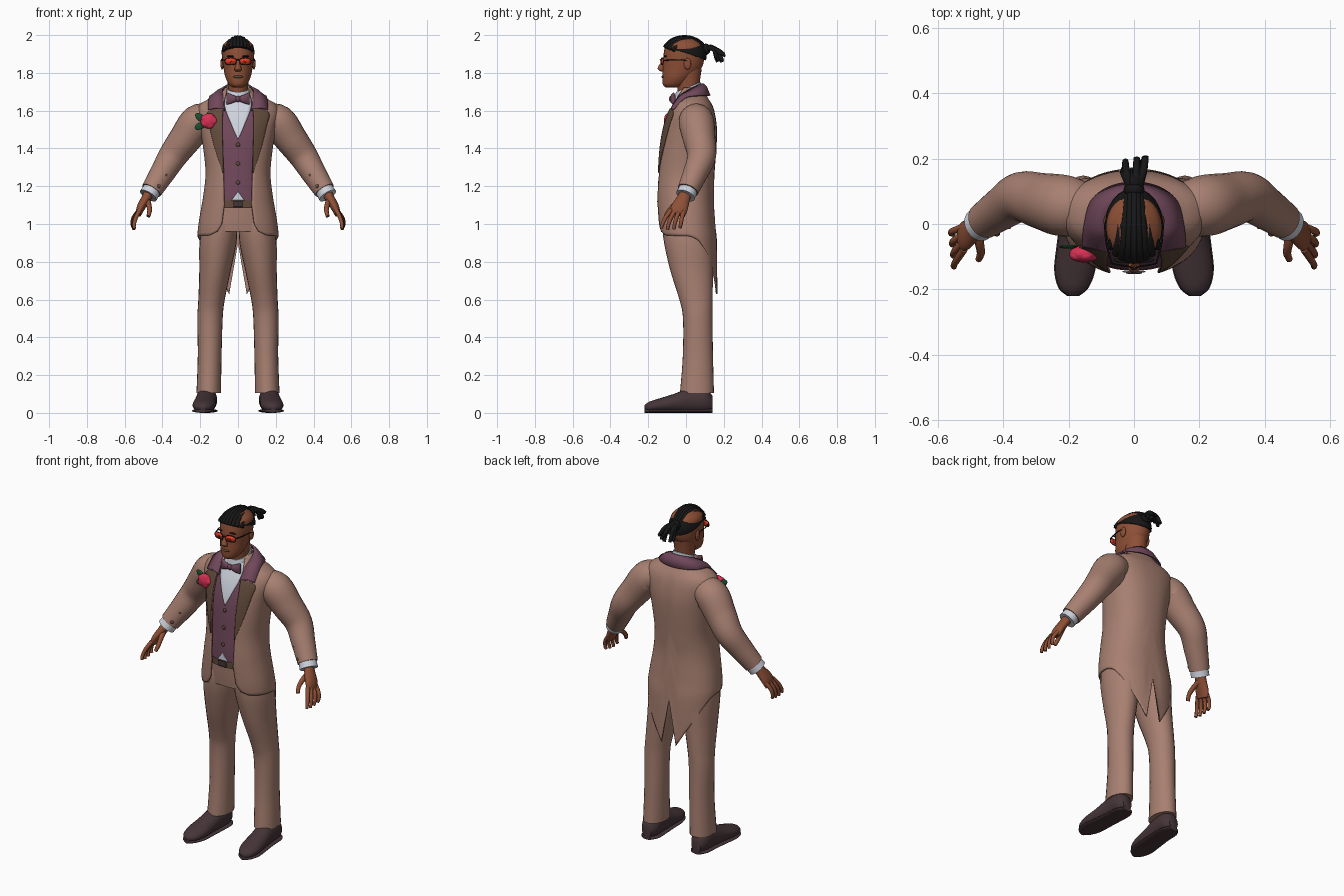
import bpy, bmesh, math, random
from mathutils import Vector, Matrix

if "Cube" in bpy.data.objects:
    bpy.data.objects.remove(bpy.data.objects["Cube"])
random.seed(4)


def material(name, r, g, b):
    m = bpy.data.materials.new(name)
    m.use_nodes = True
    m.diffuse_color = (r, g, b, 1)
    bsdf = m.node_tree.nodes["Principled BSDF"]
    bsdf.inputs["Base Color"].default_value = (r, g, b, 1)
    bsdf.inputs["Roughness"].default_value = 0.8
    return m


COAT = material("tan cloth", .39, .215, .165)
LAPEL = material("brown cloth", .125, .07, .045)
PURPLE = material("plum cloth", .165, .065, .105)
WHITE = material("white linen", .62, .65, .72)
SKIN = material("skin", .27, .08, .037)
HAIR = material("black", .008, .008, .008)
SHOE = material("dark leather", .06, .035, .04)
RED = material("red glass", .8, .05, .02)
ROSE = material("rose pink", .68, .03, .09)
LEAF = material("leaf green", .01, .085, .03)


def finish(name, bm, mat, thick=0):
    bmesh.ops.recalc_face_normals(bm, faces=bm.faces)
    me = bpy.data.meshes.new(name)
    bm.to_mesh(me)
    bm.free()
    me.materials.append(mat)
    me.shade_smooth()
    me.set_sharp_from_angle(angle=math.radians(50))
    ob = bpy.data.objects.new(name, me)
    bpy.context.scene.collection.objects.link(ob)
    if thick:
        mod = ob.modifiers.new("thickness", "SOLIDIFY")
        mod.thickness, mod.offset = thick, 0
    return ob


def grid(name, rows, mat, closed=False, caps=False, thick=0):
    """Skin a list of equally long point rows."""
    bm = bmesh.new()
    vs = [[bm.verts.new(p) for p in r] for r in rows]
    n = len(rows[0])
    for a, b in zip(vs, vs[1:]):
        for j in range(n if closed else n - 1):
            k = (j + 1) % n
            bm.faces.new((a[j], a[k], b[k], b[j]))
    if caps:
        bm.faces.new(vs[0])
        bm.faces.new(vs[-1])
    return finish(name, bm, mat, thick)


def smooth(rows, k=5):
    """Catmull-Rom resampling of a list of tuples."""
    out = []
    for i in range(len(rows) - 1):
        a, b, c, d = (rows[max(0, min(len(rows) - 1, i + o))] for o in (-1, 0, 1, 2))
        for q in range(k):
            t = q / k
            out.append(tuple(.5 * (2*B + (C-A)*t + (2*A-5*B+4*C-D)*t*t + (3*B-A-3*C+D)*t**3)
                             for A, B, C, D in zip(a, b, c, d)))
    return out + [tuple(rows[-1])]


def loft(name, secs, mat, ref=(1, 0, 0), axis=None, n=24, k=5, floor=None):
    """Elliptical sections (x, y, z, a, b); the first radius lies along ref."""
    secs = smooth(secs, k)
    pts = [Vector(s[:3]) for s in secs]
    rows = []
    for i, s in enumerate(secs):
        t = Vector(axis) if axis else pts[min(i + 1, len(pts) - 1)] - pts[max(i - 1, 0)]
        t.normalize()
        u = Vector(ref)
        u = (u - t * u.dot(t)).normalized()
        w = t.cross(u)
        row = [pts[i] + u * s[3] * math.cos(2*math.pi*j/n) + w * s[4] * math.sin(2*math.pi*j/n)
               for j in range(n)]
        if floor is not None:
            for p in row:
                p.z = max(p.z, floor)
        rows.append(row)
    return grid(name, rows, mat, True, True)


def tube(name, pts, r, mat, end=1.0, n=8, k=4):
    m = len(pts) - 1
    return loft(name, [(*p, *(2 * [r * (1 + (end - 1) * i / m)])) for i, p in enumerate(pts)],
                mat, ref=(.31, .2, .93) if abs(pts[0][2] - pts[-1][2]) < .02 else (1, .1, .1), n=n, k=k)


def ball(name, loc, size, mat, rot=0):
    bm = bmesh.new()
    bmesh.ops.create_uvsphere(bm, u_segments=20, v_segments=12, radius=1, matrix=Matrix.Translation(loc)
                              @ Matrix.Rotation(rot, 4, 'Y') @ Matrix.Diagonal((*size, 1)))
    return finish(name, bm, mat)


def lerp_table(tab, x):
    for a, b in zip(tab, tab[1:]):
        if x <= b[0]:
            t = max(0, (x - a[0]) / (b[0] - a[0]))
            return [p + (q - p) * t for p, q in zip(a[1:], b[1:])]
    return list(tab[-1][1:])


# Torso outline: height, half width, front y, back y
TORSO = smooth([(.6, .2, -.15, .165), (.9, .21, -.14, .16), (1.0, .205, -.148, .15),
                (1.15, .18, -.155, .14), (1.27, .168, -.15, .147), (1.4, .18, -.14, .157),
                (1.5, .197, -.122, .16), (1.58, .215, -.095, .15), (1.63, .2, -.07, .135),
                (1.66, .15, -.055, .115), (1.69, .09, -.045, .1), (1.72, .065, -.035, .09)])
POW = 2.3


def torso(th, z, off=0):
    rx, f, b = lerp_table(TORSO, z)
    c, s = math.cos(th), abs(math.sin(th))
    return ((rx + off) * s ** (2 / POW) * (1 if math.sin(th) >= 0 else -1),
            (f + b) / 2 - ((b - f) / 2 + off) * math.copysign(abs(c) ** (2 / POW), c), z)


def front(x, z, off=0):
    rx, f, b = lerp_table(TORSO, z)
    return (x, (f + b) / 2 - (b - f) / 2 * max(0, 1 - abs(x / rx) ** POW) ** (1 / POW) - off, z)


def panel(name, rows, mat, off, thick=.004):
    """Cloth plate on the chest; rows of height, inner x, outer x."""
    grid(name, [[front(a + (b - a) * i / 8, z, off) for i in range(9)] for z, a, b in smooth(rows, 4)],
         mat, thick=thick)


# Tailcoat: open at the front, cut away to two split tails
OPENING = [(.94, .12), (1.0, .085), (1.1, .072), (1.27, .076), (1.5, .085), (1.62, .08), (1.72, .055)]
HEM = [(0, .96), (.08, .94), (.45, .935), (.56, .915), (.68, .86), (.8, .78), (.9, .71), (1, .63)]
COLS = 30
rows = []
for i in range(49):
    side = []
    for j in range(COLS + 2):
        f = j / COLS
        hem = lerp_table(HEM, f)[0] if j <= COLS else .9
        z = hem + (1.72 - hem) * i / 48
        start = math.asin(min(1, lerp_table(OPENING, z)[0] / lerp_table(TORSO, z)[0]) ** (POW / 2))
        th = math.pi if j > COLS else start + (.94 * math.pi - start) * f
        side.append(torso(th, z))
    rows.append(side + [(-x, y, z) for x, y, z in side[-2::-1]])
grid("tailcoat", rows, COAT, thick=.008)

# Waistcoat, shirt front, belt and waist
RING = [2 * math.pi * j / 48 for j in range(48)]
grid("waistcoat", [[torso(t, 1.12 + .53 * i / 24, -.014) for t in RING] for i in range(25)],
     PURPLE, True, True)
panel("shirt_front", [(1.45, -.002, .002), (1.53, -.037, .037), (1.62, -.07, .07), (1.69, -.06, .06)],
      WHITE, -.008)
panel("shirt_gap", [(1.125, -.035, .035), (1.17, -.002, .002)], WHITE, -.008)
grid("belt", [[torso(t, z, -.012) for t in RING] for z in (1.085, 1.125)], LAPEL, True, True)
panel("belt_buckle", [(1.09, -.025, .025), (1.122, -.025, .025)], SHOE, -.004)
grid("trouser_waist", [[torso(t, z, -.02) for t in RING] for z in (.96, 1.0, 1.05, 1.09)], COAT, True, True)
for i in range(3):
    ball("waistcoat_button", front(0, 1.42 - i * .1, -.01), (.011, .006, .011), LAPEL)

# Shawl collar round the neck
half = [(.07, -.085, 1.6, .158, -.068, 1.605), (.078, -.04, 1.67, .152, -.005, 1.668),
        (.08, .02, 1.712, .13, .07, 1.68), (.05, .075, 1.738, .075, .112, 1.68), (0, .09, 1.742, 0, .126, 1.68)]
whole = half + [(-a, b, c, -d, e, f) for a, b, c, d, e, f in half[-2::-1]]
rows = []
for r in smooth(whole, 6):
    a, b = Vector(r[:3]), Vector(r[3:])
    rows.append([a, (a + b) / 2 + Vector((0, 0, .012)), b])
grid("coat_collar", rows, PURPLE, thick=.008)
grid("shirt_collar", [[(r * math.sin(t), .012 - r * 1.02 * math.cos(t), z - d * math.cos(t)) for t in RING]
                      for r, z, d in ((.072, 1.675, .02), (.064, 1.725, .026), (.058, 1.725, .026))], WHITE, True)

# Bow tie
ball("bow_knot", (0, -.077, 1.662), (.014, .013, .017), PURPLE)

# Head and neck
loft("neck", [(0, .02, 1.63, .052, .056), (0, .012, 1.72, .053, .058), (0, .008, 1.82, .062, .075)],
     SKIN, axis=(0, 0, 1))
loft("head", [(0, -.07, 1.722, .025, .035), (0, -.062, 1.738, .047, .06), (0, -.043, 1.775, .066, .082),
              (0, -.022, 1.82, .076, .101), (0, -.014, 1.86, .082, .108), (0, -.01, 1.91, .085, .107),
              (0, -.01, 1.95, .078, .095), (0, -.01, 1.98, .045, .06)], SKIN, axis=(0, 0, 1), n=32)
loft("nose", [(0, -.114, 1.87, .008, .008), (0, -.128, 1.845, .01, .012), (0, -.132, 1.822, .019, .018),
              (0, -.124, 1.808, .014, .01)], SKIN, axis=(0, 0, 1))
ball("lips", (0, -.118, 1.78), (.026, .012, .008), LAPEL)

# Hair cap, braided rows and tied locks
rows = []
for i in range(11):
    row = []
    for t in RING:
        c = math.cos(t)
        low = math.asin((.018 + (.022 if c > 0 else .045) * c) / .095)
        p = low + (math.radians(88) - low) * i / 10
        row.append((.09 * math.cos(p) * math.sin(t), -.008 - .118 * math.cos(p) * c, 1.893 + .095 * math.sin(p)))
    rows.append(row)
grid("hair_cap", rows, HAIR, True, True)
for i in range(-4, 5):
    x = i * .0185
    w = math.sqrt(1 - (x / .092) ** 2)
    path = [(x * (1 - .1 * q), -.008 - .116 * w * math.cos(math.radians(a)),
             1.893 + .095 * w * math.sin(math.radians(a))) for q, a in enumerate(range(25, 180, 25))]
    tube("braided_row", path, .012, HAIR)
ball("hair_tie", (0, .105, 1.925), (.032, .025, .03), HAIR)
for i in range(13):
    x, y, z = random.uniform(-.045, .04), random.uniform(.155, .208), random.uniform(1.845, 1.91)
    tube("hair_lock", [(x * .3, .095, 1.925), (x * .6, .13, 1.94 - abs(x) * .3), (x * .9, (y + .14) / 2, 1.92),
                       (x, y, (z + 1.9) / 2), (x, y + .008, z)], .013, HAIR, .75)

# Glasses bridge
tube("glasses_bridge", [(-.01, -.135, 1.867), (0, -.137, 1.87), (.01, -.135, 1.867)], .003, HAIR)

# Boutonniere on the right lapel
rx, ry, rz = front(-.155, 1.545)
ball("rose", (rx, ry - .018, rz), (.043, .026, .04), ROSE)
for i in range(5):
    a = i * 2 * math.pi / 5
    ball("rose_petal", (rx + .022 * math.cos(a), ry - .024, rz + .02 * math.sin(a)), (.023, .016, .021), ROSE)
for dx, dz, rot in ((-.045, .018, .7), (-.045, -.025, -.5), (.042, -.04, .9)):
    ball("rose_leaf", (rx + dx, ry + (-.014 if dx > 0 else .004), rz + dz), (.032, .006, .018), LEAF, rot)

# Paired parts
for s, tag in ((1, "left_"), (-1, "right_")):
    def m(*secs):
        return [(s * q[0], *q[1:]) for q in secs]

    # Lapel and bow wing
    panel(tag + "lapel", [(1.27, s*.077, s*.08), (1.4, s*.08, s*.122), (1.52, s*.083, s*.152),
                          (1.585, s*.08, s*.165), (1.61, s*.078, s*.12)], LAPEL, .009)
    loft(tag + "bow_wing", m((.004, -.074, 1.662, .008, .012), (.03, -.074, 1.662, .012, .022),
                             (.058, -.066, 1.664, .01, .032), (.062, -.064, 1.664, .004, .028)),
         PURPLE, ref=(0, 1, 0), axis=(1, 0, 0))
    # Trouser leg
    loft(tag + "trouser_leg", m((.155, .058, .105, .065, .09), (.15, .063, .3, .063, .08),
                                (.148, .062, .5, .067, .078), (.14, .053, .6, .07, .088),
                                (.122, .03, .75, .083, .112), (.106, .012, .9, .098, .128),
                                (.095, .0, 1.0, .09, .125), (.09, 0, 1.07, .08, .115)), COAT, axis=(0, 0, 1))
    # Shoe with sole
    shoe = m((.165, .14, .05, .03, .04), (.165, .1, .068, .053, .068), (.168, .02, .066, .055, .066),
             (.175, -.06, .052, .058, .05), (.181, -.14, .04, .06, .037), (.185, -.195, .032, .043, .027),
             (.186, -.22, .028, .015, .012))
    loft(tag + "shoe", shoe, SHOE, axis=(0, 1, 0), floor=0)
    loft(tag + "sole", [(x, y, .011, a + .003, .011) for x, y, z, a, b in shoe], SHOE, axis=(0, 1, 0), floor=0)
    # Sleeve, cuff and sleeve buttons
    loft(tag + "sleeve", m((.14, .05, 1.555, .075, .075), (.21, .055, 1.54, .094, .094),
                           (.28, .07, 1.45, .086, .086), (.345, .083, 1.36, .076, .076),
                           (.4, .05, 1.27, .066, .066), (.458, .01, 1.178, .056, .056)), COAT, ref=(0, 1, 0))
    loft(tag + "cuff", m((.45, .015, 1.19, .05, .048), (.475, -.003, 1.15, .052, .05)), WHITE, ref=(0, 1, 0))
    for x, y, z in ((.385, -.008, 1.26), (.42, -.03, 1.2)):
        ball(tag + "sleeve_button", (s * x, y, z), (.011, .008, .011), LAPEL)
    # Hand with four fingers and a thumb
    loft(tag + "palm", m((.47, .0, 1.165, .03, .027), (.49, -.015, 1.13, .036, .025),
                         (.515, -.035, 1.085, .045, .022), (.527, -.045, 1.05, .04, .015)), SKIN, ref=(0, 1, 0))
    for i in range(4):
        y, d = -.078 + i * .023, abs(i - 1.3) * .007
        tube(tag + "finger", m((.52, y, 1.075), (.54 + .004 * i, y * 1.25 - .01, 1.035),
                               (.55 + .003 * i, y * 1.4 - .015, 1.0), (.55 + .001 * i, y * 1.45 - .018, .968 + d)),
             .0125, SKIN, .7)
    tube(tag + "thumb", m((.48, -.02, 1.125), (.472, -.06, 1.1), (.468, -.09, 1.07), (.475, -.108, 1.04)),
         .016, SKIN, .65)
    # Ear, brow and glasses
    ball(tag + "ear", (s * .084, .008, 1.848), (.009, .02, .03), SKIN)
    ball(tag + "eyebrow", (s * .038, -.11, 1.888), (.024, .008, .004), HAIR)
    rim = [(s * (.039 + .03 * math.copysign(abs(math.cos(a)) ** .7, math.cos(a))),
            -.132 + .012 * (1 + math.cos(a)) / 2, 1.861 + .018 * math.copysign(abs(math.sin(a)) ** .7, math.sin(a)))
           for a in RING[::3]]
    grid(tag + "lens", [rim, [(s * .039, -.128, 1.861)] * len(rim)], RED, True, thick=.003)
    tube(tag + "rim", rim + rim[:1], .0025, HAIR, k=2, n=6)
    tube(tag + "temple", m((.068, -.12, 1.866), (.084, -.06, 1.868), (.089, .0, 1.866), (.088, .022, 1.85)),
         .003, HAIR)
